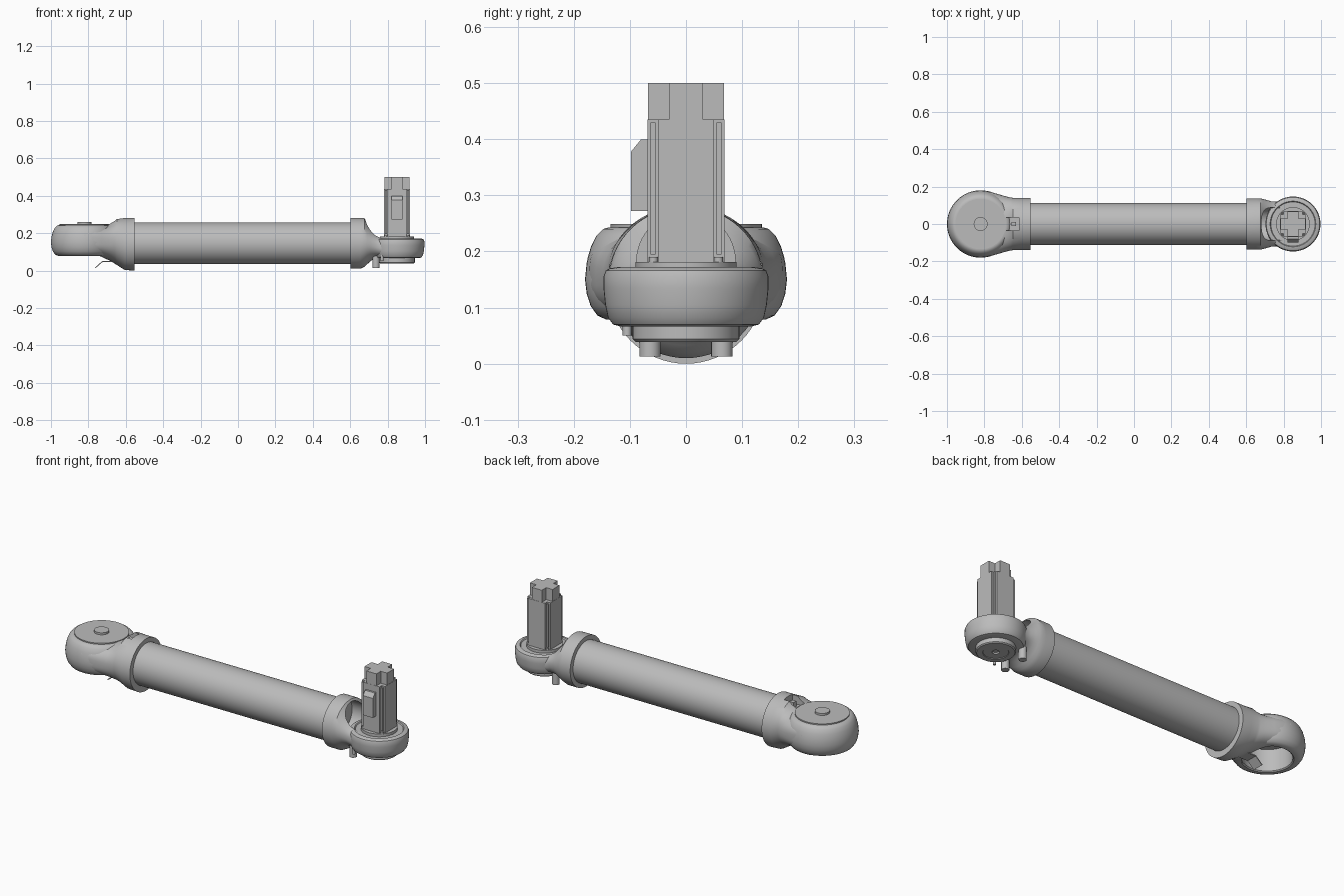
import bpy, bmesh, math
from mathutils import Matrix, Vector

if "Cube" in bpy.data.objects:
    bpy.data.objects.remove(bpy.data.objects["Cube"])

grey = bpy.data.materials.new("light_grey_metal")
grey.diffuse_color = (0.5, 0.5, 0.5, 1)
grey.use_nodes = True
grey.node_tree.nodes["Principled BSDF"].inputs["Base Color"].default_value = grey.diffuse_color


def finish(name, bm, angle=32):
    bmesh.ops.remove_doubles(bm, verts=bm.verts, dist=1e-5)
    bmesh.ops.recalc_face_normals(bm, faces=bm.faces)
    me = bpy.data.meshes.new(name)
    bm.to_mesh(me)
    bm.free()
    ob = bpy.data.objects.new(name, me)
    bpy.context.collection.objects.link(ob)
    me.materials.append(grey)
    smooth(ob, angle)
    return ob


def smooth(ob, angle=32):
    bpy.ops.object.select_all(action='DESELECT')
    ob.select_set(True)
    bpy.context.view_layer.objects.active = ob
    bpy.ops.object.shade_smooth_by_angle(angle=math.radians(angle))


def lathe(name, profile, x, y=0, steps=64):
    """Revolve (radius, z) points about a vertical axis."""
    bm = bmesh.new()
    vs = [bm.verts.new((x + r, y, z)) for r, z in profile]
    es = [bm.edges.new(p) for p in zip(vs, vs[1:])]
    bmesh.ops.spin(bm, geom=vs + es, cent=(x, y, 0), axis=(0, 0, 1),
                   angle=2 * math.pi, steps=steps, use_duplicate=False)
    return finish(name, bm)


def disc(name, x, y, r, z0, z1, steps=48):
    return lathe(name, [(0, z0), (r, z0), (r, z1), (0, z1)], x, y, steps)


def tube_x(name, x0, x1, r, z):
    bm = bmesh.new()
    m = Matrix.Translation(((x0 + x1) / 2, 0, z)) @ Matrix.Rotation(math.pi / 2, 4, 'Y')
    bmesh.ops.create_cone(bm, cap_ends=True, segments=64, radius1=r, radius2=r,
                          depth=x1 - x0, matrix=m)
    return finish(name, bm)


def prism(name, pts, direction):
    """Extrude a closed outline of 3D points."""
    bm = bmesh.new()
    f = bm.faces.new([bm.verts.new(p) for p in pts])
    out = bmesh.ops.extrude_face_region(bm, geom=[f], use_keep_orig=True)
    bmesh.ops.translate(bm, vec=Vector(direction),
                        verts=[v for v in out['geom'] if isinstance(v, bmesh.types.BMVert)])
    return finish(name, bm)


def box(name, x0, x1, y0, y1, z0, z1):
    return prism(name, [(x0, y0, z0), (x1, y0, z0), (x1, y1, z0), (x0, y1, z0)], (0, 0, z1 - z0))


def loft(name, sections, n=64):
    """Skin superellipse sections: x, half width, low z, high z, squareness."""
    bm = bmesh.new()
    rings = []
    for x, w, lo, hi, p in sections:
        ring = []
        for i in range(n):
            a = 2 * math.pi * i / n
            c, s = math.cos(a), math.sin(a)
            yy = math.copysign(abs(c) ** (2 / p), c) * w
            zz = (lo + hi) / 2 + math.copysign(abs(s) ** (2 / p), s) * (hi - lo) / 2
            ring.append(bm.verts.new((x, yy, zz)))
        rings.append(ring)
    for a, b in zip(rings, rings[1:]):
        for i in range(n):
            j = (i + 1) % n
            bm.faces.new((a[i], a[j], b[j], b[i]))
    bm.faces.new(rings[0])
    bm.faces.new(rings[-1])
    return finish(name, bm)


def cut(ob, cutter):
    cutter.hide_render = True
    m = ob.modifiers.new("cut", 'BOOLEAN')
    m.operation, m.solver, m.object = 'DIFFERENCE', 'EXACT', cutter
    bpy.context.view_layer.objects.active = ob
    bpy.ops.object.modifier_apply(modifier=m.name)
    bpy.data.objects.remove(cutter)
    smooth(ob)


XL, XR = -0.82, 0.85   # joint axes

# long arm tube
tube_x("arm_tube", -0.57, 0.62, 0.112, 0.146)

# large joint: collar blending into a round hollow housing
neck = loft("large_joint_neck", [
    (-0.553, 0.14, 0.0, 0.282, 2), (-0.605, 0.14, 0.003, 0.282, 2),
    (-0.648, 0.14, 0.03, 0.281, 2.05), (-0.66, 0.142, 0.038, 0.268, 2.15),
    (-0.69, 0.149, 0.056, 0.248, 2.4), (-0.73, 0.161, 0.069, 0.243, 2.7),
    (-0.77, 0.172, 0.076, 0.243, 3), (-0.82, 0.177, 0.079, 0.243, 3.2)])
cut(neck, disc("cavity_cutter", XL, 0, 0.12, -0.1, 0.2, 64))
cut(neck, box("slot_cutter", -0.72, -0.615, -0.036, 0.036, 0.232, 0.35))
lathe("large_joint_housing", [
    (0, 0.2), (0.12, 0.2), (0.12, 0.084), (0.126, 0.079), (0.143, 0.079), (0.158, 0.086),
    (0.17, 0.103), (0.177, 0.125), (0.18, 0.15), (0.177, 0.18), (0.17, 0.207),
    (0.16, 0.228), (0.148, 0.24), (0.138, 0.243), (0, 0.243)], XL)
disc("large_joint_lid", XL, 0, 0.135, 0.235, 0.249, 64)
disc("large_joint_cap", XL, 0, 0.037, 0.245, 0.26)
box("slot_tab", -0.655, -0.63, -0.012, 0.012, 0.225, 0.262)

# bent cable bracket under the large joint
prism("cable_bracket", [
    (-0.765, -0.03, 0.016), (-0.725, -0.03, 0.052), (-0.655, -0.03, 0.052),
    (-0.655, -0.03, 0.047), (-0.723, -0.03, 0.047), (-0.762, -0.03, 0.012)], (0, 0.06, 0))

# small joint: collar scooped down to a low round housing
neck = loft("small_joint_neck", [
    (0.601, 0.137, 0.01, 0.282, 2), (0.655, 0.137, 0.01, 0.282, 2),
    (0.675, 0.137, 0.02, 0.28, 2), (0.69, 0.134, 0.033, 0.258, 2),
    (0.71, 0.128, 0.052, 0.232, 2.1), (0.735, 0.121, 0.064, 0.205, 2.3),
    (0.765, 0.119, 0.067, 0.184, 2.6), (0.80, 0.13, 0.067, 0.17, 3),
    (0.85, 0.143, 0.067, 0.167, 3.4)])
cut(neck, tube_x("scoop_cutter", 0.625, 0.80, 0.088, 0.182))
lathe("small_joint_housing", [
    (0, 0.066), (0.115, 0.066), (0.13, 0.07), (0.139, 0.082), (0.144, 0.105),
    (0.147, 0.135), (0.147, 0.155), (0.143, 0.166), (0.136, 0.17), (0.122, 0.172),
    (0.118, 0.166), (0, 0.166)], XR)

# underside flange of the small joint, with two hose pins and a side screw
lathe("output_flange", [(0, 0.05), (0.018, 0.05), (0.018, 0.042), (0.06, 0.042), (0.062, 0.039),
                        (0.09, 0.039), (0.095, 0.044), (0.095, 0.07), (0, 0.07)], XR)
for side in (-1, 1):
    disc("hose_pin", 0.738, side * 0.064, 0.019, 0.013, 0.09, 24)
disc("side_screw", 0.77, -0.105, 0.008, 0.05, 0.09, 16)


def cross(half, notch, z):
    """Square outline with a notch in each corner."""
    pts = []
    for k in range(4):
        c, s = round(math.cos(k * math.pi / 2)), round(math.sin(k * math.pi / 2))
        for a, b in ((half, -notch), (half, notch), (notch, notch)):
            pts.append((XR + a * c - b * s, a * s + b * c, z))
    return pts


# motor: round flange, notched body, cross shaped top
disc("motor_flange", XR, 0, 0.09, 0.16, 0.181, 64)
prism("motor_body", cross(0.069, 0.05, 0.175), (0, 0, 0.26))
prism("motor_top", cross(0.068, 0.03, 0.43), (0, 0, 0.07))
for i in (-1, 1):
    for j in (-1, 1):
        disc("motor_bolt", XR + i * 0.058, j * 0.058, 0.008, 0.178, 0.19, 16)
        # corner rails beside the grooves
        box("motor_rail", XR + i * 0.059 - 0.0045, XR + i * 0.059 + 0.0045,
            j * 0.059 - 0.0045, j * 0.059 + 0.0045, 0.195, 0.43)

# connector box on the front of the motor
prism("motor_connector", [
    (XR - 0.03, -0.066, 0.272), (XR - 0.03, -0.098, 0.272), (XR - 0.03, -0.098, 0.378),
    (XR - 0.03, -0.08, 0.4), (XR - 0.03, -0.066, 0.4)], (0.06, 0, 0))
